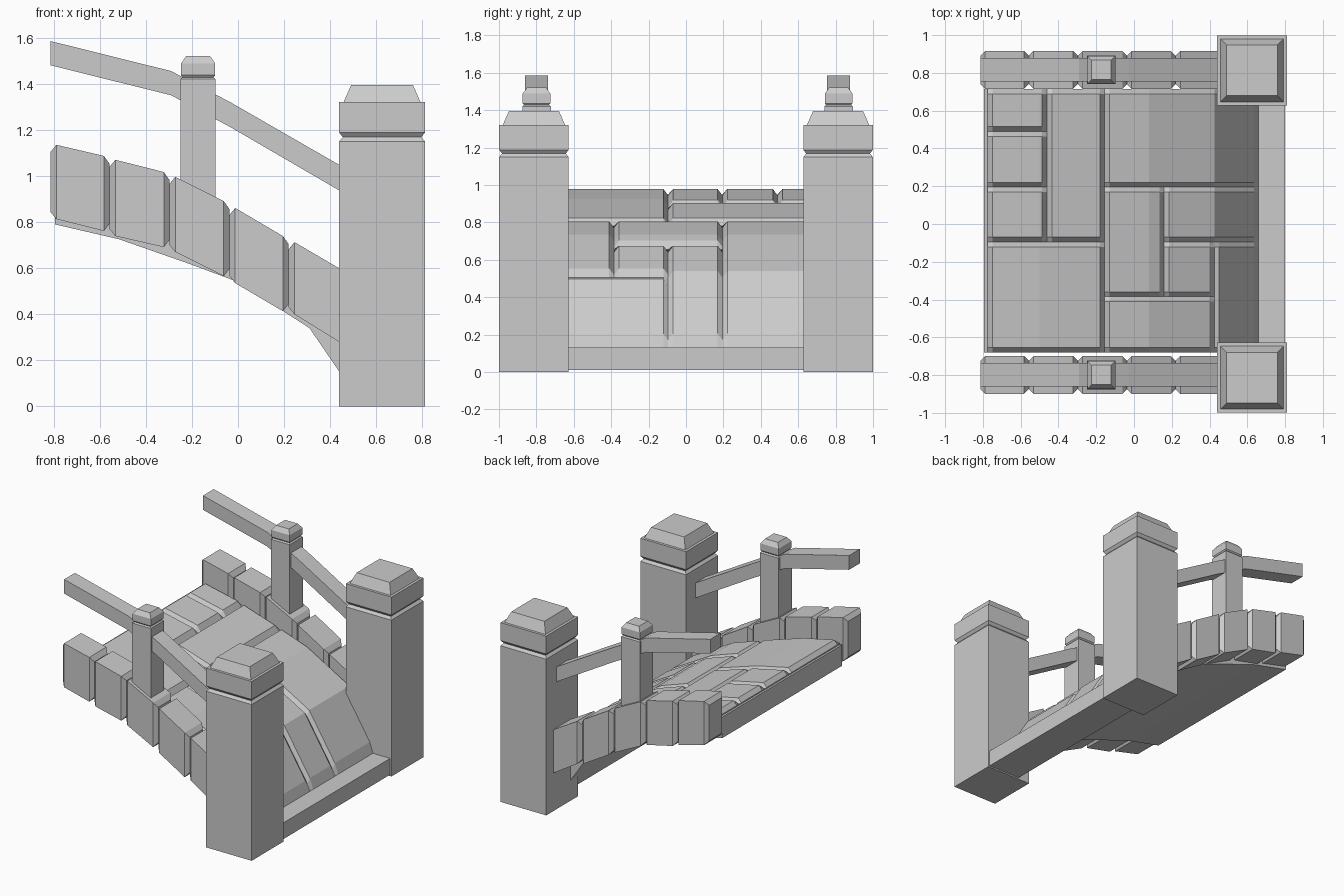
import bpy, bmesh

if "Cube" in bpy.data.objects:
    bpy.data.objects.remove(bpy.data.objects["Cube"])


def loft(name, sections):
    """Closed flat-shaded solid through equal-length rings of points."""
    bm = bmesh.new()
    rings = [[bm.verts.new(p) for p in s] for s in sections]
    n = len(rings[0])
    for a, b in zip(rings, rings[1:]):
        for i in range(n):
            j = (i + 1) % n
            bm.faces.new((a[i], a[j], b[j], b[i]))
    bm.faces.new(rings[0])
    bm.faces.new(rings[-1])
    bmesh.ops.recalc_face_normals(bm, faces=bm.faces)
    me = bpy.data.meshes.new(name)
    bm.to_mesh(me)
    bm.free()
    ob = bpy.data.objects.new(name, me)
    bpy.context.collection.objects.link(ob)
    return ob


def square_column(name, cx, cy, profile):
    """Stack of squares given as (half width, height)."""
    loft(name, [[(cx - h, cy - h, z), (cx + h, cy - h, z),
                 (cx + h, cy + h, z), (cx - h, cy + h, z)] for h, z in profile])


def rect(x, cy, hw, z0, z1):
    return [(x, cy - hw, z0), (x, cy + hw, z0), (x, cy + hw, z1), (x, cy - hw, z1)]


# walking surface height along x
CURVE = [(-.8, .99), (-.5, .925), (-.2, .83), (.08, .735), (.425, .54), (.66, .165)]


def height(x):
    for (xa, za), (xb, zb) in zip(CURVE, CURVE[1:]):
        if x <= xb:
            return za + (zb - za) * (x - xa) / (xb - xa)
    return CURVE[-1][1]


# bridge bed with end sill
top = [(x, z - .045) for x, z in CURVE[:-1]] + [(.655, .13), (.80, .13)]
under = [(.80, .01), (.535, .01), (.44, .15), (.31, .34), (0, .54),
         (-.215, .62), (-.515, .725), (-.795, .79)]
top[0] = (-.795, .945)
outline = top + under
loft("bridge_bed", [[(x, y, z) for x, z in outline] for y in (-.68, .715)])

# bevelled paving stones following the surface: x0, x1, y0, y1
STONES = [
    (-.775, -.155, -.68, -.095), (-.46, -.155, -.095, .715),
    (-.775, -.46, -.095, .195), (-.775, -.46, .195, .49),
    (-.775, -.46, .49, .715), (-.155, .66, .195, .715),
    (-.155, .16, -.385, .195), (.16, .66, -.095, .195),
    (.16, .425, -.385, -.095), (-.155, .425, -.68, -.385),
    (.425, .66, -.68, -.095)]
C, D = .026, .035
for k, (x0, x1, y0, y1) in enumerate(STONES):
    mids = [x for x, _ in CURVE if x0 + C < x < x1 - C]
    rings = []
    for x in [x0, x0 + C] + mids + [x1 - C, x1]:
        z = height(x)
        zt = z - D if x in (x0, x1) else z
        zb = z - .075
        rings.append([(x, y0, zb), (x, y0, z - D), (x, y0 + C, zt),
                      (x, y1 - C, zt), (x, y1, z - D), (x, y1, zb)])
    loft(f"paving_stone_{k + 1}", rings)

# curb blocks: x0, x1, top left, top right, bottom left, bottom right
CURB = [(-.813, -.557, 1.135, 1.087, .813, .761),
        (-.557, -.297, 1.070, 1.017, .739, .691),
        (-.297, -.037, .996, .891, .670, .565),
        (-.037, .220, .861, .739, .535, .413),
        (.220, .480, .713, .590, .400, .270)]
RAIL = [(-.813, 1.48, 1.585), (-.29, 1.35, 1.455),
        (-.03, 1.21, 1.318), (.46, .925, 1.036)]

for side, cy, py in (("front", -.799, -.813), ("back", .816, .813)):
    for k, (x0, x1, tl, tr, bl, br) in enumerate(CURB):
        loft(f"curb_block_{side}_{k + 1}", [
            rect(x0, cy, .075, bl + .03, tl - .03),
            rect(x0 + .025, cy, .1, bl, tl),
            rect(x1 - .025, cy, .1, br, tr),
            rect(x1, cy, .075, br + .032, tr - .035)])
    # handrail
    loft(f"handrail_{side}", [rect(x, cy, .062, a, b) for x, a, b in RAIL])
    # small rail post with cap
    square_column(f"rail_post_{side}", -.173, cy, [
        (.076, .80), (.076, 1.42), (.067, 1.428), (.074, 1.437),
        (.074, 1.488), (.052, 1.52)])
    # large end pillar with cap
    square_column(f"end_pillar_{side}", .625, py, [
        (.186, 0), (.186, 1.15), (.17, 1.168), (.186, 1.188),
        (.186, 1.32), (.167, 1.32), (.134, 1.395)])
